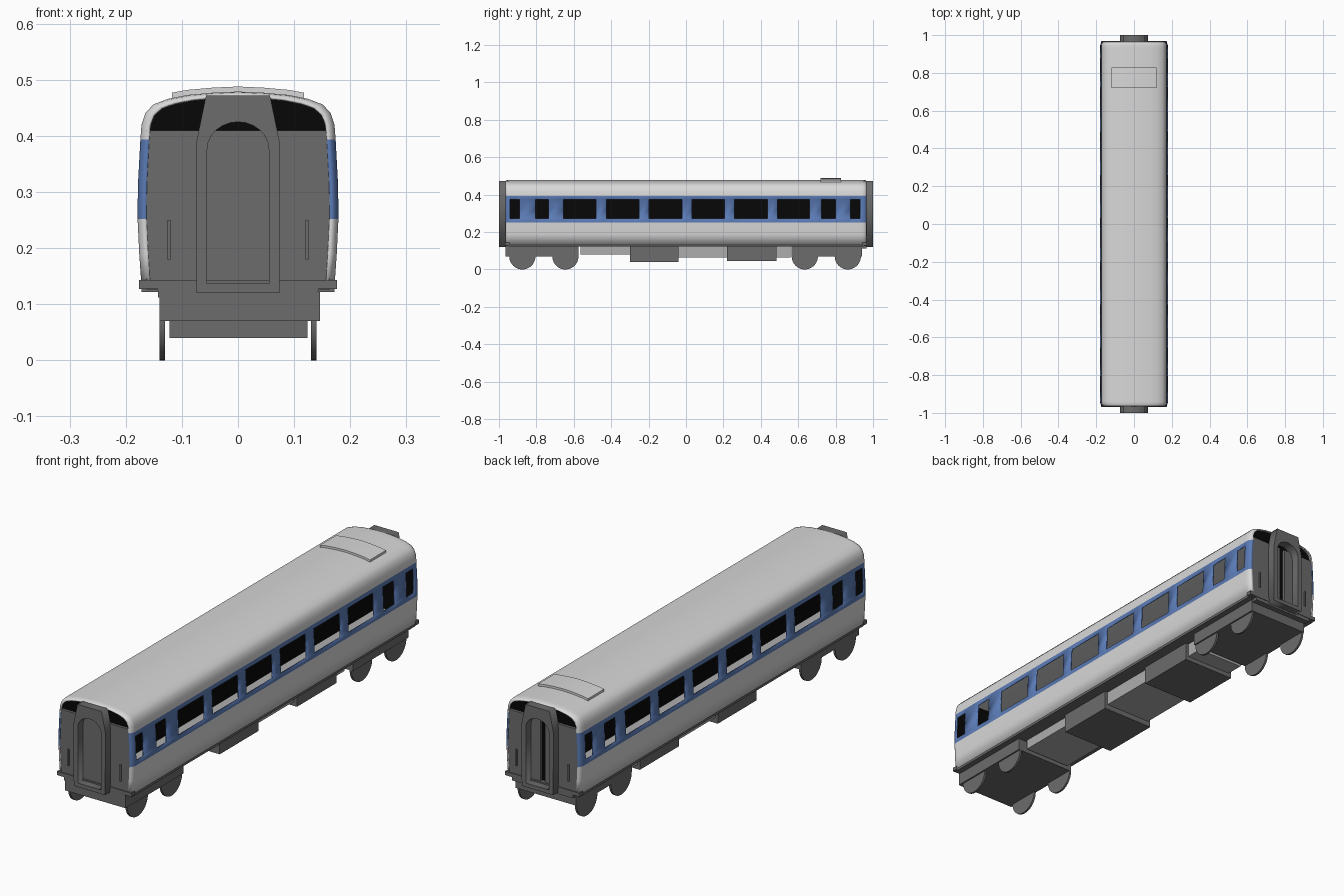
import bpy, bmesh, math
from mathutils import Matrix

if "Cube" in bpy.data.objects:
    bpy.data.objects.remove(bpy.data.objects["Cube"])


def mat(name, c):
    m = bpy.data.materials.new(name)
    m.diffuse_color = (*c, 1)
    m.use_nodes = True
    m.node_tree.nodes["Principled BSDF"].inputs["Base Color"].default_value = m.diffuse_color
    return m


WHITE = mat("white_paint", (0.70, 0.69, 0.69))
BLUE = mat("blue_band", (0.105, 0.20, 0.47))
GREY = mat("dark_grey", (0.15, 0.15, 0.15))
LIGHT = mat("light_grey", (0.42, 0.42, 0.42))
BLACK = mat("black_interior", (0.002, 0.002, 0.002))


def finish(name, bm, *mats):
    bmesh.ops.recalc_face_normals(bm, faces=bm.faces)
    me = bpy.data.meshes.new(name)
    bm.to_mesh(me)
    bm.free()
    for m in mats:
        me.materials.append(m)
    ob = bpy.data.objects.new(name, me)
    bpy.context.collection.objects.link(ob)
    return ob


def smooth(ob, deg=30):
    bpy.ops.object.select_all(action='DESELECT')
    ob.select_set(True)
    bpy.context.view_layer.objects.active = ob
    bpy.ops.object.shade_smooth_by_angle(angle=math.radians(deg))


def box(name, x, y, z, m):
    """Box from three (min, max) ranges."""
    bm = bmesh.new()
    bmesh.ops.create_cube(bm, size=1)
    for v in bm.verts:
        v.co = [lo + (c + 0.5) * (hi - lo) for c, (lo, hi) in zip(v.co, (x, y, z))]
    return finish(name, bm, m)


def span(s, a, b):
    return tuple(sorted((s * a, s * b)))


# Body cross-section, right half from sill to roof crown
half = [(0.172, 0.132), (0.176, 0.19), (0.179, 0.252), (0.179, 0.272), (0.178, 0.32),
        (0.175, 0.375), (0.174, 0.394), (0.172, 0.42), (0.165, 0.441), (0.151, 0.456),
        (0.125, 0.466), (0.09, 0.473), (0.045, 0.477)]
profile = half + [(0, 0.479)] + [(-x, z) for x, z in reversed(half)]


def inset(p, d):
    x, z = p
    return (x - math.copysign(d * min(1, abs(x) / 0.15), x),
            z - d * 0.5 * max(0, min(1, (z - 0.42) / 0.05)))


# Window openings along y
windows = [(-0.94, -0.89), (-0.805, -0.735), (-0.655, -0.48), (-0.425, -0.25), (-0.198, -0.022),
           (0.033, 0.205), (0.26, 0.435), (0.49, 0.66), (0.725, 0.80), (0.88, 0.93)]

# Body shell: lofted sections with rounded ends, window cells left open
stations = [(-0.966, 0.015), (-0.963, 0.008), (-0.957, 0.003), (-0.946, 0)]
stations += [(y, 0) for w in windows for y in w]
stations += [(-y, d) for y, d in reversed(stations[:4])]
bm = bmesh.new()
rings = []
for y, d in stations:
    ring = []
    for p in profile:
        x, z = inset(p, d)
        ring.append(bm.verts.new((x, y, z)))
    rings.append(ring)
for i in range(len(rings) - 1):
    ym = (stations[i][0] + stations[i + 1][0]) / 2
    glazed = any(a < ym < b for a, b in windows)
    for j in range(len(profile) - 1):
        zm = (profile[j][1] + profile[j + 1][1]) / 2
        if glazed and 0.272 < zm < 0.375:
            continue
        f = bm.faces.new((rings[i][j], rings[i + 1][j], rings[i + 1][j + 1], rings[i][j + 1]))
        f.material_index = 1 if 0.252 < zm < 0.394 else 0
shell = finish("body_shell", bm, WHITE, BLUE)
sol = shell.modifiers.new("wall", 'SOLIDIFY')
sol.thickness = 0.005
sol.offset = -1
smooth(shell)

# Interior: floor and dark centre partition seen through the windows
box("interior_floor", (-0.165, 0.165), (-0.945, 0.945), (0.150, 0.16), LIGHT)
box("centre_partition", (-0.002, 0.002), (-0.945, 0.945), (0.16, 0.42), BLACK)
box("underframe", (-0.172, 0.172), (-0.95, 0.95), (0.122, 0.134), GREY)

# Curved roof hatch following the roof line
bm = bmesh.new()
roof = [(0.118, 0.468)] + [p for p in profile if abs(p[0]) < 0.1] + [(-0.118, 0.468)]
faces = []
for (x0, z0), (x1, z1) in zip(roof, roof[1:]):
    vs = [bm.verts.new((x, y, z - 0.003)) for x, y, z in
          ((x0, 0.72, z0), (x1, 0.72, z1), (x1, 0.828, z1), (x0, 0.828, z0))]
    faces.append(bm.faces.new(vs))
bmesh.ops.remove_doubles(bm, verts=bm.verts, dist=1e-5)
ext = bmesh.ops.extrude_face_region(bm, geom=bm.faces[:])
for v in ext["geom"]:
    if isinstance(v, bmesh.types.BMVert):
        v.co.z += 0.012
smooth(finish("roof_hatch", bm, WHITE))

# Gangway frame: tapered outline with an arched doorway
outer = [(-0.074, 0.12), (0.074, 0.12), (0.075, 0.385), (0.057, 0.472), (-0.057, 0.472), (-0.075, 0.385)]
arch = [(-0.055, 0.137), (0.055, 0.137)]
arch += [(0.055 * math.cos(t * math.pi / 12), 0.375 + 0.05 * math.sin(t * math.pi / 12)) for t in range(13)]


def gangway(name, y):
    cu = bpy.data.curves.new(name + "_outline", 'CURVE')
    cu.dimensions = '2D'
    cu.fill_mode = 'BOTH'
    cu.extrude = 0.021
    for loop in (outer, arch):
        sp = cu.splines.new('POLY')
        sp.points.add(len(loop) - 1)
        for pt, (x, z) in zip(sp.points, loop):
            pt.co = (x, z, 0, 1)
        sp.use_cyclic_u = True
    tmp = bpy.data.objects.new(name + "_outline", cu)
    bpy.context.collection.objects.link(tmp)
    dg = bpy.context.evaluated_depsgraph_get()
    me = bpy.data.meshes.new_from_object(tmp.evaluated_get(dg))
    bpy.data.objects.remove(tmp)
    bm = bmesh.new()
    bm.from_mesh(me)
    bmesh.ops.remove_doubles(bm, verts=bm.verts, dist=1e-5)
    bm.transform(Matrix.Translation((0, y, 0)) @ Matrix.Rotation(math.pi / 2, 4, 'X'))
    for f in bm.faces:
        f.material_index = 0
    me.materials.clear()
    finish(name, bm, GREY)


for s, end in ((-1, "front"), (1, "rear")):
    # Black bulkhead showing above the end wall
    bm = bmesh.new()
    bm.faces.new([bm.verts.new((x, s * 0.95, z)) for x, z in (inset(p, 0.011) for p in profile)])
    finish(end + "_bulkhead", bm, BLACK)
    # End wall halves; the rear doors stand slightly open
    gap = 0.0 if s < 0 else 0.011
    for k, side in ((-1, "left"), (1, "right")):
        box(f"{end}_wall_{side}", span(k, gap, 0.163), span(s, 0.953, 0.964), (0.125, 0.41), GREY)
        box(f"{end}_handrail_{side}", span(k, 0.120, 0.126), span(s, 0.964, 0.969), (0.18, 0.25), GREY)
    gangway(end + "_gangway", s * 0.979)
    # Step and buffer beam
    box(end + "_step", (-0.176, 0.176), span(s, 0.945, 0.968), (0.127, 0.143), GREY)
    box(end + "_beam", (-0.143, 0.143), span(s, 0.94, 0.966), (0.112, 0.13), GREY)

# Bogies with four wheels each
for name, y, axles in (("front_bogie", (-0.965, -0.575), (-0.875, -0.645)),
                       ("rear_bogie", (0.565, 0.94), (0.635, 0.865))):
    box(name, (-0.14, 0.146), y, (0.07, 0.123), GREY)
    for i, ya in enumerate(axles):
        for k, side in ((-1, "left"), (1, "right")):
            bm = bmesh.new()
            bmesh.ops.create_cone(bm, cap_ends=True, segments=40, radius1=0.07, radius2=0.07, depth=0.009)
            bm.transform(Matrix.Translation((k * 0.135, ya, 0.07)) @ Matrix.Rotation(math.pi / 2, 4, 'Y'))
            smooth(finish(f"{name}_wheel_{i + 1}_{side}", bm, GREY))

# Equipment boxes under the floor
box("equipment_box_front", (-0.122, 0.124), (-0.30, -0.04), (0.04, 0.125), GREY)
box("equipment_box_rear", (-0.122, 0.124), (0.22, 0.485), (0.044, 0.125), GREY)
box("underfloor_tray_front", (-0.11, 0.11), (-0.565, -0.30), (0.08, 0.125), LIGHT)
box("underfloor_tray_rear", (-0.11, 0.11), (-0.04, 0.56), (0.063, 0.125), LIGHT)
